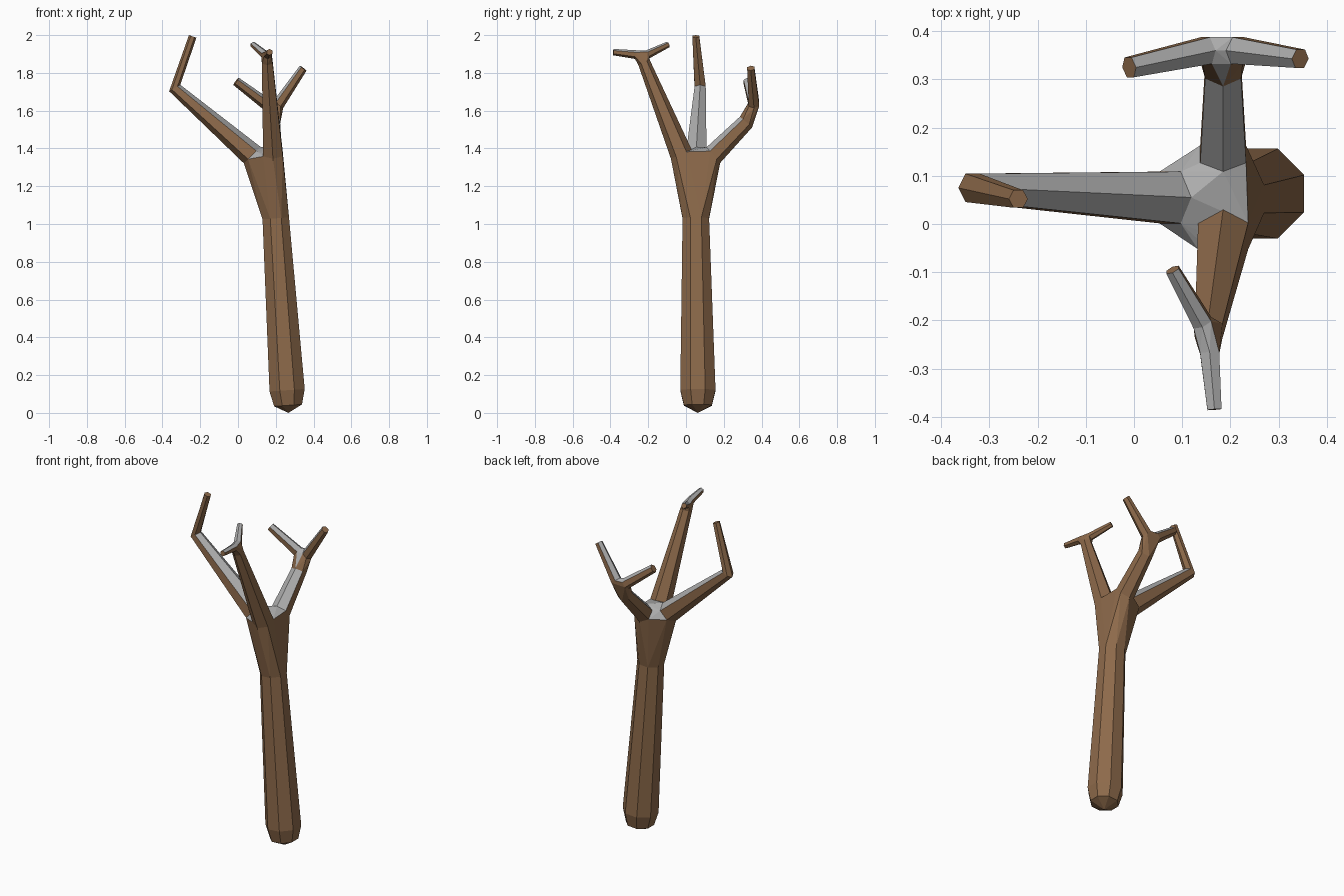
import bpy, bmesh
from math import cos, sin, tau
from mathutils import Vector

cube = bpy.data.objects.get("Cube")
if cube:
    bpy.data.objects.remove(cube, do_unlink=True)


def material(name, rgb):
    mat = bpy.data.materials.new(name)
    mat.use_nodes = True
    mat.diffuse_color = (*rgb, 1)
    mat.node_tree.nodes["Principled BSDF"].inputs["Base Color"].default_value = (*rgb, 1)
    return mat


bm = bmesh.new()
X, Y = Vector((1, 0, 0)), Vector((0, 1, 0))
bark_only = []  # trunk sides and cut branch ends never carry snow


def ring(centre, radius, direction, side=X, sides=6):
    """A ring of vertices facing along the direction."""
    d = Vector(direction).normalized()
    u = (side - d * side.dot(d)).normalized()
    v = d.cross(u)
    angles = [(k + 0.5) * tau / sides for k in range(sides)]
    return [bm.verts.new(Vector(centre) + radius * (u * cos(a) + v * sin(a))) for a in angles]


def tube(rings):
    """Skin a list of rings with flat quads."""
    faces = []
    for a, b in zip(rings, rings[1:]):
        n = len(a)
        for i in range(n):
            j = (i + 1) % n
            faces.append(bm.faces.new((a[i], a[j], b[j], b[i])))
    return faces


def joint(*rings):
    """Wrap rings in a hull and open it where the rings continue."""
    verts = [v for r in rings for v in r]
    geom = bmesh.ops.convex_hull(bm, input=verts, use_existing_faces=False)["geom"]
    owner = {v: i for i, r in enumerate(rings) for v in r}
    for f in {g for g in geom if isinstance(g, bmesh.types.BMFace)}:
        if len({owner[v] for v in f.verts}) == 1:
            bm.faces.remove(f)


def twig(start, tip, tip_radius, direction, side):
    """Taper a twig from its starting ring to a cut end."""
    end = ring(tip, tip_radius, direction, side)
    tube([start, end])
    bark_only.append(bm.faces.new(end))


# Trunk with a rounded foot
lean = (-0.07, 0, 1)
foot = ring((0.265, 0.063, 0.04), 0.08, lean, sides=8)
trunk_top = ring((0.20, 0.052, 1.03), 0.076, lean, sides=8)
bark_only += tube([foot, ring((0.26, 0.063, 0.12), 0.101, lean, sides=8), trunk_top])
base = bm.verts.new((0.267, 0.063, 0))
for i in range(8):
    bark_only.append(bm.faces.new((base, foot[(i + 1) % 8], foot[i])))

# Crown where three branches leave the trunk
right_base = ring((0.075, 0.055, 1.365), 0.062, (-0.7, 0, 0.7), Y)
front_base = ring((0.185, -0.025, 1.37), 0.06, (0, -0.4, 0.9))
back_base = ring((0.185, 0.145, 1.365), 0.055, (0, 0.75, 0.65))
joint(trunk_top, right_base, front_base, back_base)

# Right branch bending upward at the elbow
right_elbow = ring((-0.335, 0.075, 1.72), 0.034, (-0.5, 0, 0.87), Y)
tube([right_base, right_elbow])
twig(right_elbow, (-0.24, 0.052, 1.993), 0.021, (0.34, 0, 0.94), Y)

# Front branch with two twigs
front_end = ring((0.155, -0.222, 1.855), 0.033, (0, -0.4, 0.9))
tube([front_base, front_end])
front_twig = ring((0.157, -0.268, 1.897), 0.023, (0, -1, 0.1))
rear_twig = ring((0.142, -0.205, 1.897), 0.023, (-0.4, 0.8, 0.35))
joint(front_end, front_twig, rear_twig)
twig(front_twig, (0.167, -0.385, 1.91), 0.017, (0.08, -1, 0.05), X)
twig(rear_twig, (0.08, -0.095, 1.95), 0.016, (-0.4, 0.8, 0.35), X)

# Back branch with two twigs
back_end = ring((0.185, 0.318, 1.54), 0.043, (0, 0.65, 0.75))
tube([back_base, back_end])
right_twig = ring((0.150, 0.360, 1.635), 0.032, (-0.8, -0.1, 0.6), Y)
left_twig = ring((0.215, 0.360, 1.635), 0.032, (0.65, -0.1, 0.75), Y)
joint(back_end, right_twig, left_twig)
twig(right_twig, (-0.01, 0.325, 1.755), 0.024, (-0.8, -0.15, 0.6), Y)
twig(left_twig, (0.345, 0.343, 1.825), 0.022, (0.6, -0.1, 0.8), Y)

# Snow lies on the upward faces of the branches
bm.normal_update()
bmesh.ops.recalc_face_normals(bm, faces=bm.faces[:])
bare = set(bark_only)
for f in bm.faces:
    f.material_index = int(f not in bare and f.normal.z > 0.46)

mesh = bpy.data.meshes.new("bare_tree")
bm.to_mesh(mesh)
bm.free()
mesh.materials.append(material("brown bark", (0.27, 0.145, 0.07)))
mesh.materials.append(material("grey snow", (0.42, 0.42, 0.42)))
tree = bpy.data.objects.new("bare_tree", mesh)
bpy.context.scene.collection.objects.link(tree)
